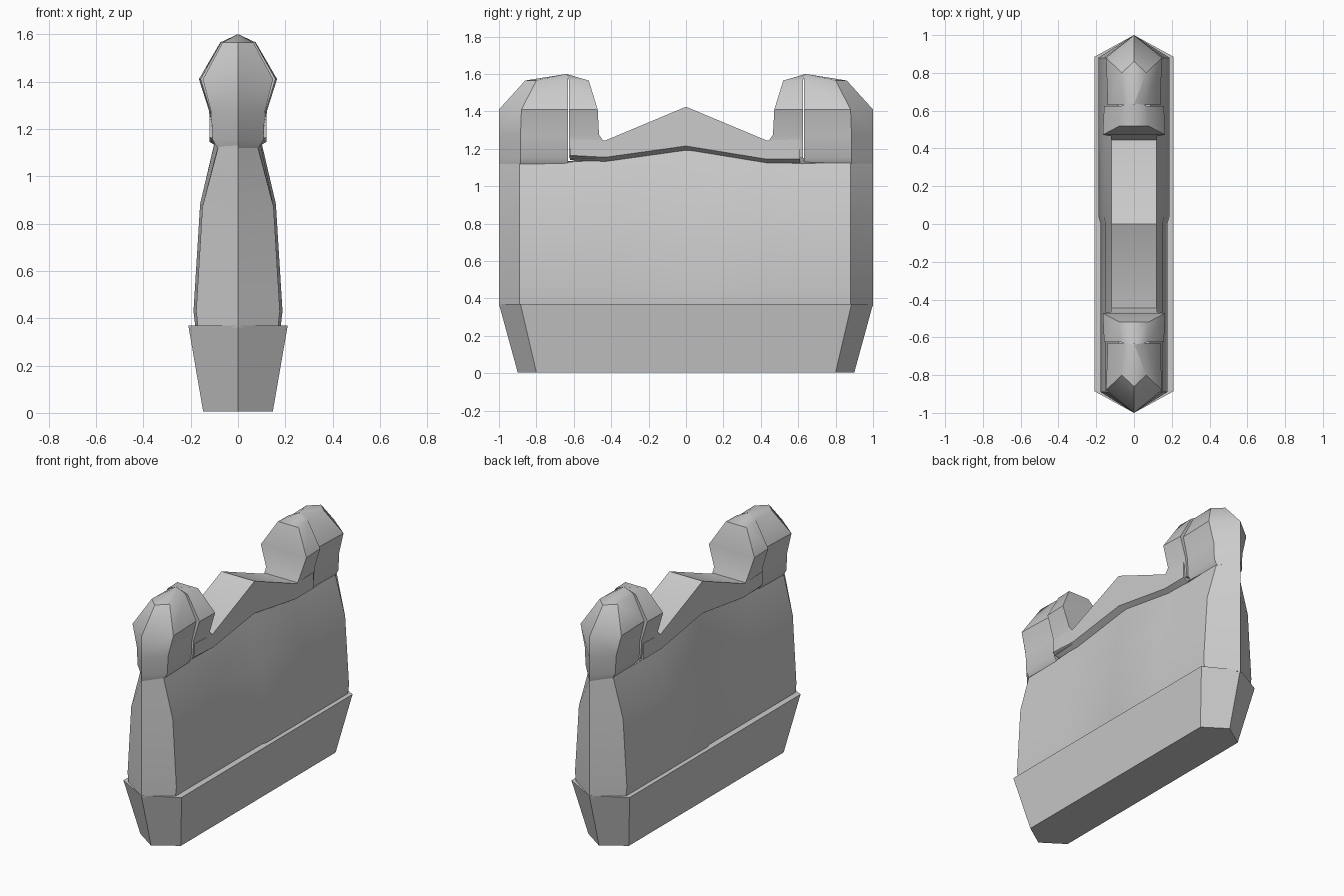
import bpy, bmesh, math

if "Cube" in bpy.data.objects:
    bpy.data.objects.remove(bpy.data.objects["Cube"])

def loft(name, rings, angle=30):
    """Skin a list of equal-length point rings and cap both ends."""
    bm = bmesh.new()
    vs = [[bm.verts.new(p) for p in r] for r in rings]
    n = len(rings[0])
    for a, b in zip(vs, vs[1:]):
        for i in range(n):
            j = (i + 1) % n
            bm.faces.new((a[i], a[j], b[j], b[i]))
    bm.faces.new(vs[0][::-1])
    bm.faces.new(vs[-1])
    bmesh.ops.remove_doubles(bm, verts=bm.verts, dist=0.0005)
    bmesh.ops.recalc_face_normals(bm, faces=bm.faces)
    me = bpy.data.meshes.new(name)
    bm.to_mesh(me)
    bm.free()
    ob = bpy.data.objects.new(name, me)
    bpy.context.collection.objects.link(ob)
    bpy.ops.object.select_all(action='DESELECT')
    ob.select_set(True)
    bpy.context.view_layer.objects.active = ob
    bpy.ops.object.shade_smooth_by_angle(angle=math.radians(angle))
    return ob

# Plinth: long hexagon flaring upward
def hexagon(w, y, tip, z):
    return [(0, -tip, z), (w, -y, z), (w, y, z), (0, tip, z), (-w, y, z), (-w, -y, z)]

loft("plinth", [hexagon(0.147, 0.80, 0.90, 0.005), hexagon(0.21, 0.885, 1.0, 0.37)])

# Wall body: pointed ends, tapering up to a neck that rises at the middle
stations = [(-0.89, 0), (-0.62, 0), (-0.43, 0.01), (0, 0.07), (0.04, 0.065),
            (0.43, 0), (0.62, -0.01), (0.88, 0)]

def wall_ring(w, z, rise):
    def wide(y):
        return w * (0.94 if y <= 0 else 1)
    right = [(wide(y), y, z + d * rise) for y, d in stations]
    left = [(-x, y, h) for x, y, h in reversed(right)]
    return [(0, -1, z)] + right + [(0, 1, z)] + left

loft("wall_body", [wall_ring(0.18, 0.36, 0), wall_ring(0.188, 0.43, 0),
                   wall_ring(0.16, 0.87, 0.2), wall_ring(0.087, 1.13, 1)])

# Gabled coping between the posts, with a sloped underside
def coping_ring(y, bottom, top):
    return [(0.08, y, bottom - 0.025), (0.12, y, bottom), (0.12, y, top),
            (-0.12, y, top), (-0.12, y, bottom), (-0.08, y, bottom - 0.025)]

loft("coping", [coping_ring(y, b, t) for y, b, t in
                [(-0.62, 1.165, 1.25), (-0.43, 1.155, 1.245), (0, 1.215, 1.425),
                 (0.43, 1.145, 1.245), (0.61, 1.145, 1.25)]])

# End posts: pointed outer half and blocky inner lobe, mirrored front to back
for s, side in ((-1, "front"), (1, "back")):
    post = [(0.087, 0.885, 1.0, 1.12), (0.108, 0.885, 1.0, 1.155), (0.113, 0.885, 1.0, 1.27),
            (0.148, 0.88, 1.0, 1.41), (0.065, 0.80, 0.86, 1.565), (0, 0.64, 0.64, 1.6)]
    loft(side + "_post", [[(0, s * tip, z), (w, s * y, z), (w * 0.94, s * 0.63, z),
                           (-w * 0.94, s * 0.63, z), (-w, s * y, z)]
                          for w, y, tip, z in post], 40)
    lobe = [(0.112, 0.44, 1.15), (0.12, 0.44, 1.24), (0.122, 0.465, 1.275),
            (0.165, 0.472, 1.41), (0.075, 0.52, 1.565), (0, 0.64, 1.6)]
    loft(side + "_lobe", [[(w, s * y, z), (w * 0.96, s * 0.625 if w else s * y, z),
                           (-w * 0.96, s * 0.625 if w else s * y, z), (-w, s * y, z)]
                          for w, y, z in lobe], 40)
